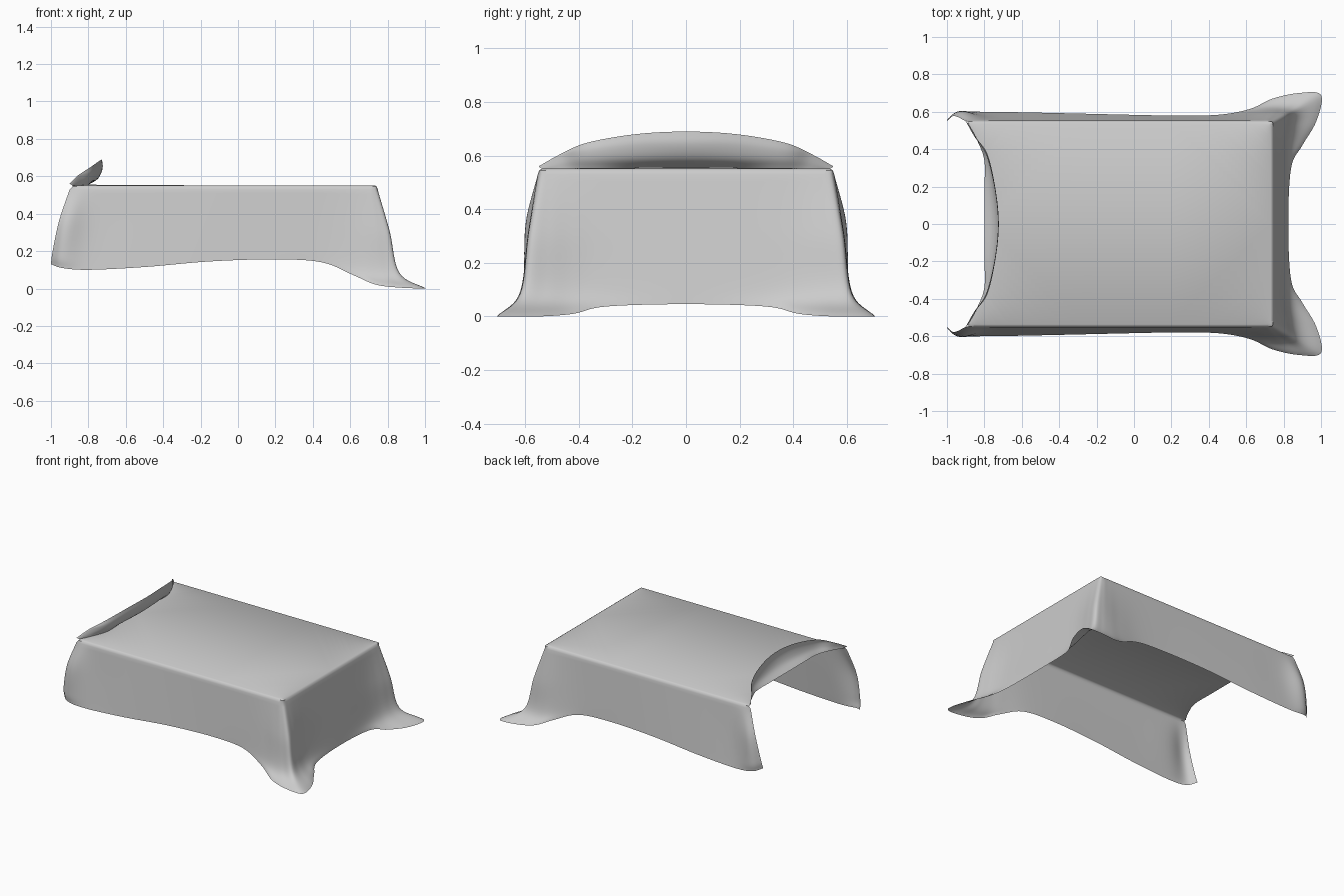
import bpy, bmesh
from mathutils import Vector

if "Cube" in bpy.data.objects:
    bpy.data.objects.remove(bpy.data.objects["Cube"])


def spline(pts, n):
    """Smooth curve through the points, n steps per span."""
    p = [Vector(q) for q in pts]
    p = [2 * p[0] - p[1]] + p + [2 * p[-1] - p[-2]]
    out = []
    for i in range(1, len(p) - 2):
        a, b, c, d = p[i - 1:i + 3]
        for k in range(n):
            t = k / n
            out.append(0.5 * (2 * b + (c - a) * t + (2 * a - 5 * b + 4 * c - d) * t * t
                              + (3 * b - a - 3 * c + d) * t ** 3))
    out.append(p[-2])
    return out


def mirrored(pts):
    """Complete a half row (ending at y = 0) with its mirror image."""
    return pts + [(x, -y, z) for x, y, z in reversed(pts[:-1])]


def skin(bm, rows):
    grid = [[bm.verts.new(p) for p in r] for r in rows]
    for r0, r1 in zip(grid, grid[1:]):
        for i in range(len(r0) - 1):
            bm.faces.new((r0[i], r0[i + 1], r1[i + 1], r1[i]))
    return grid


def loft(controls, n_along, n_across):
    rows = [spline(mirrored(c), n_along) for c in controls]
    return [list(r) for r in zip(*[spline(col, n_across) for col in zip(*rows)])]


# Stations round the skirt: top edge x, y, then hem x, y, z, then flare sharpness
stations = [
    (-0.900, .550, -1.00, .550, .13, .0), (-0.850, .553, -.94, .595, .11, .0),
    (-0.750, .553, -.80, .600, .10, .0), (-0.500, .553, -.50, .595, .115, .0),
    (-0.150, .553, -.15, .587, .145, .0), (0.200, .553, .20, .580, .156, .0),
    (0.450, .553, .45, .584, .14, .0), (0.600, .553, .62, .615, .07, .3),
    (0.680, .553, .74, .670, .02, .8), (0.720, .552, .88, .700, .004, 1.),
    (0.743, .540, 1.00, .690, .00, 1.), (0.747, .500, .975, .550, .00, 1.),
    (0.747, .420, .90, .420, .01, .8), (0.747, .300, .84, .300, .037, .3),
    (0.747, .000, .825, .000, .046, .0)]

edge, upper, lower, hem = [], [], [], []
for x, y, hx, hy, hz, f in stations:
    top = Vector((x, y, .53))
    end = Vector((hx, hy, hz))
    edge.append(tuple(top))
    for row, t, pull in ((upper, .42, .40), (lower, .84, .46)):
        p = top.lerp(end, t)
        k = 1 - pull * f
        p.x = x + (p.x - x) * k
        p.y = y + (p.y - y) * k
        if x < -.84:
            p.y += .11 * t * (1 - t)
            p.x -= .06 * t * (1 - t)
        row.append(tuple(p))
    hem.append(tuple(end))

# Open end: fold line and upturned flap
fold = [(-.885, .535, .55), (-.84, .45, .552), (-.80, .34, .553), (-.80, .18, .555), (-.80, 0, .555)]
flap_low = [(-.888, .540, .552), (-.842, .46, .575), (-.785, .36, .585), (-.758, .18, .588), (-.748, 0, .588)]
flap_mid = [(-.893, .545, .556), (-.848, .465, .60), (-.782, .37, .62), (-.740, .18, .64), (-.724, 0, .642)]
flap_tip = [(-.90, .550, .56), (-.855, .47, .605), (-.79, .37, .648), (-.745, .19, .68), (-.727, 0, .69)]

bm = bmesh.new()

# Skirt with a small rounded rim onto the top
sides = loft([edge, upper, lower, hem], 6, 8)
rims = []
for inset, z in ((.016, .552), (.005, .545)):
    rims.append([Vector((max(min(p.x, .747 - inset), -.885) if p.x > 0 else p.x + .015,
                         max(-.553 + inset, min(.553 - inset, p.y)), z)) for p in sides[0]])
skirt = skin(bm, rims + sides)

# Flap
flap = skin(bm, loft([fold, flap_low, flap_mid, flap_tip], 6, 4))

# Flat top
bm.faces.new(skirt[0] + flap[0][::-1])
bmesh.ops.remove_doubles(bm, verts=bm.verts[:], dist=.0008)
bmesh.ops.triangulate(bm, faces=[f for f in bm.faces if len(f.verts) > 4])
bmesh.ops.recalc_face_normals(bm, faces=bm.faces[:])

mesh = bpy.data.meshes.new("draped_cloth")
bm.to_mesh(mesh)
bm.free()
cloth = bpy.data.objects.new("draped_cloth", mesh)
bpy.context.collection.objects.link(cloth)
bpy.context.view_layer.objects.active = cloth
cloth.select_set(True)
bpy.ops.object.shade_smooth_by_angle(angle=.7)
